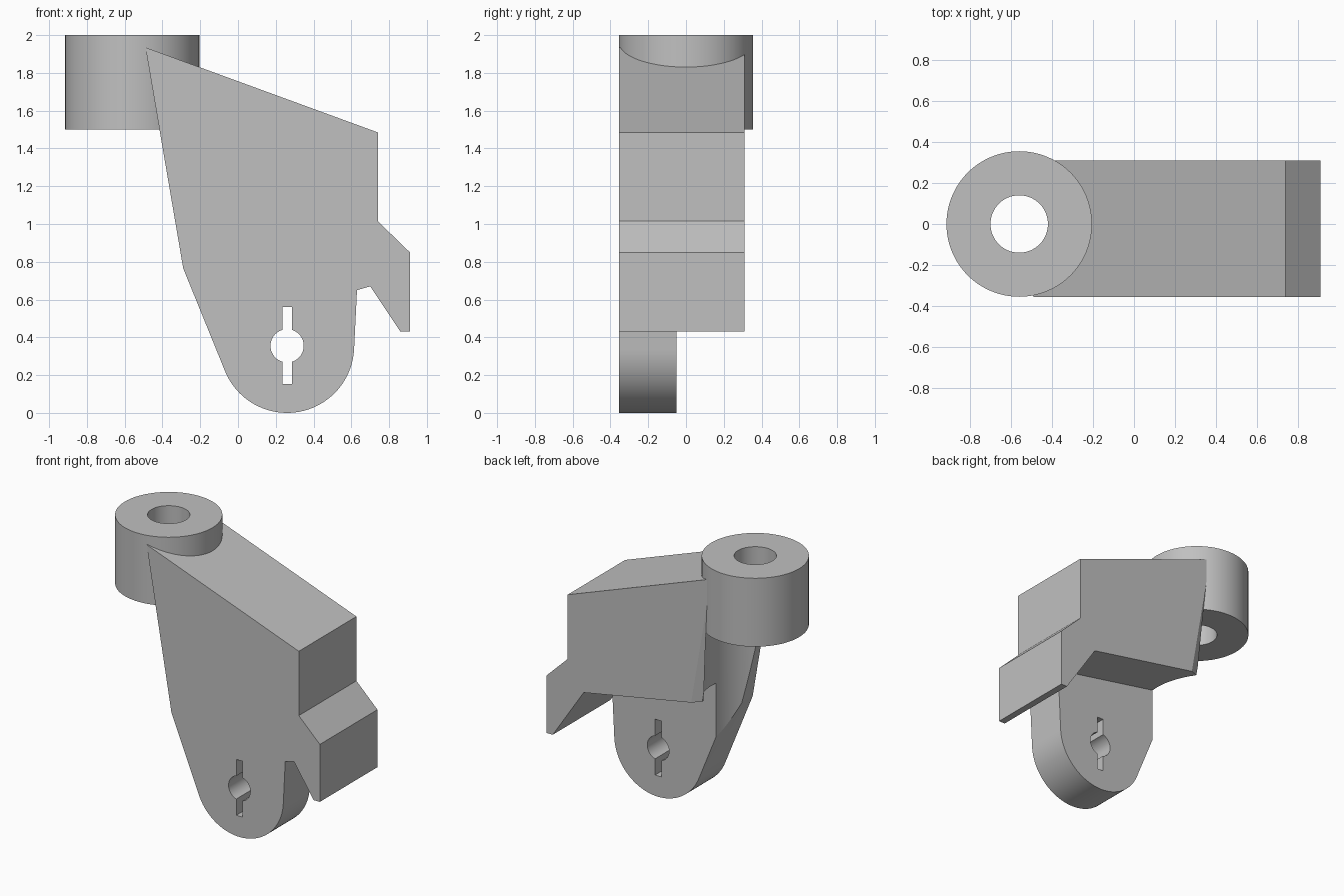
import bpy, bmesh, math
from mathutils import Vector

cube = bpy.data.objects.get("Cube")
if cube:
    bpy.data.objects.remove(cube, do_unlink=True)

grey = bpy.data.materials.new("plain grey")
grey.use_nodes = True
colour = (0.53, 0.53, 0.53, 1)
grey.diffuse_color = colour
grey.node_tree.nodes["Principled BSDF"].inputs["Base Color"].default_value = colour


def finish(name, bm):
    bmesh.ops.recalc_face_normals(bm, faces=bm.faces[:])
    mesh = bpy.data.meshes.new(name)
    bm.to_mesh(mesh)
    bm.free()
    mesh.materials.append(grey)
    obj = bpy.data.objects.new(name, mesh)
    bpy.context.collection.objects.link(obj)
    return obj


def extrude(points, offset):
    """Closed loop of 3D points pushed along an offset."""
    bm = bmesh.new()
    face = bm.faces.new([bm.verts.new(p) for p in points])
    geom = bmesh.ops.extrude_face_region(bm, geom=[face])["geom"]
    verts = [g for g in geom if isinstance(g, bmesh.types.BMVert)]
    bmesh.ops.translate(bm, verts=verts, vec=offset)
    return bm


def side_prism(profile, y0, y1):
    return extrude([(x, y0, z) for x, z in profile], (0, y1 - y0, 0))


def arc(cx, cz, r, start, end, steps):
    angles = [math.radians(start + (end - start) * i / steps) for i in range(steps + 1)]
    return [(cx + r * math.cos(a), cz + r * math.sin(a)) for a in angles]


def circle(cx, cy, r, n=96):
    return arc(cx, cy, r, 0, 360, n)[:-1]


def post(cx, cy, r, z0, z1):
    return extrude([(x, y, z0) for x, y in circle(cx, cy, r)], (0, 0, z1 - z0))


def activate(obj):
    bpy.ops.object.select_all(action='DESELECT')
    obj.select_set(True)
    bpy.context.view_layer.objects.active = obj


def cut(target, bm):
    cutter = finish("cutter", bm)
    cutter.hide_render = True
    activate(target)
    mod = target.modifiers.new("cut", 'BOOLEAN')
    mod.operation, mod.solver, mod.object = 'DIFFERENCE', 'EXACT', cutter
    bpy.ops.object.modifier_apply(modifier=mod.name)
    bpy.data.objects.remove(cutter, do_unlink=True)


FRONT, PLATE_BACK, BACK = -0.355, -0.05, 0.31
BOSS_X, BOSS_R, HOLE_R = -0.56, 0.355, 0.14
PIVOT_X, PIVOT_Z, PIVOT_R = 0.26, 0.355, 0.355

# Arm: side outline with rounded foot and hooked lug
outline = [(-0.49, 1.935), (-0.29, 0.765)]
outline += arc(PIVOT_X, PIVOT_Z, PIVOT_R, 202, 357, 40)
outline += [(0.63, 0.65), (0.70, 0.67), (0.86, 0.43), (0.91, 0.43),
            (0.91, 0.85), (0.74, 1.015), (0.74, 1.485)]
bm = side_prism(outline, FRONT, BACK)

# Chamfer on the rear inner corner, running along the sloped edge
slope = Vector((-0.2, 0, 1.17))
normal = slope.cross(Vector((0.07, 0.035, 0))).normalized()
bmesh.ops.recalc_face_normals(bm, faces=bm.faces[:])
result = bmesh.ops.bisect_plane(bm, geom=bm.verts[:] + bm.edges[:] + bm.faces[:],
                                plane_co=(-0.29, 0.277, 0.765), plane_no=normal,
                                clear_outer=True)
bmesh.ops.holes_fill(bm, edges=[e for e in bm.edges if e.is_boundary], sides=0)
arm = finish("bracket_arm", bm)

# Space behind the thin foot plate
cut(arm, side_prism([(0.70, 0.67), (0.61, 0.805), (-0.7, 1.045), (-0.7, -0.2), (0.70, -0.2)],
                    PLATE_BACK, 0.6))

# Round clearance under the boss
cut(arm, post(BOSS_X, 0, BOSS_R - 0.0005, -0.1, 2.1))

# Keyhole: round bore with a slot above and below
half = 0.025
lean = math.degrees(math.asin(half / 0.088))
keyhole = arc(PIVOT_X, PIVOT_Z, 0.088, lean - 90, 90 - lean, 24)
keyhole += [(PIVOT_X + half, 0.56), (PIVOT_X - half, 0.56)]
keyhole += arc(PIVOT_X, PIVOT_Z, 0.088, 90 + lean, 270 - lean, 24)
keyhole += [(PIVOT_X - half, 0.152), (PIVOT_X + half, 0.152)]
cut(arm, side_prism(keyhole, -0.5, 0.1))

# Boss: vertical ring with a through hole
boss = finish("boss_ring", post(BOSS_X, 0, BOSS_R, 1.5, 2.0))
cut(boss, post(BOSS_X, 0, HOLE_R, 1.4, 2.1))

for obj in (arm, boss):
    activate(obj)
    bpy.ops.object.shade_smooth_by_angle(angle=math.radians(20))
